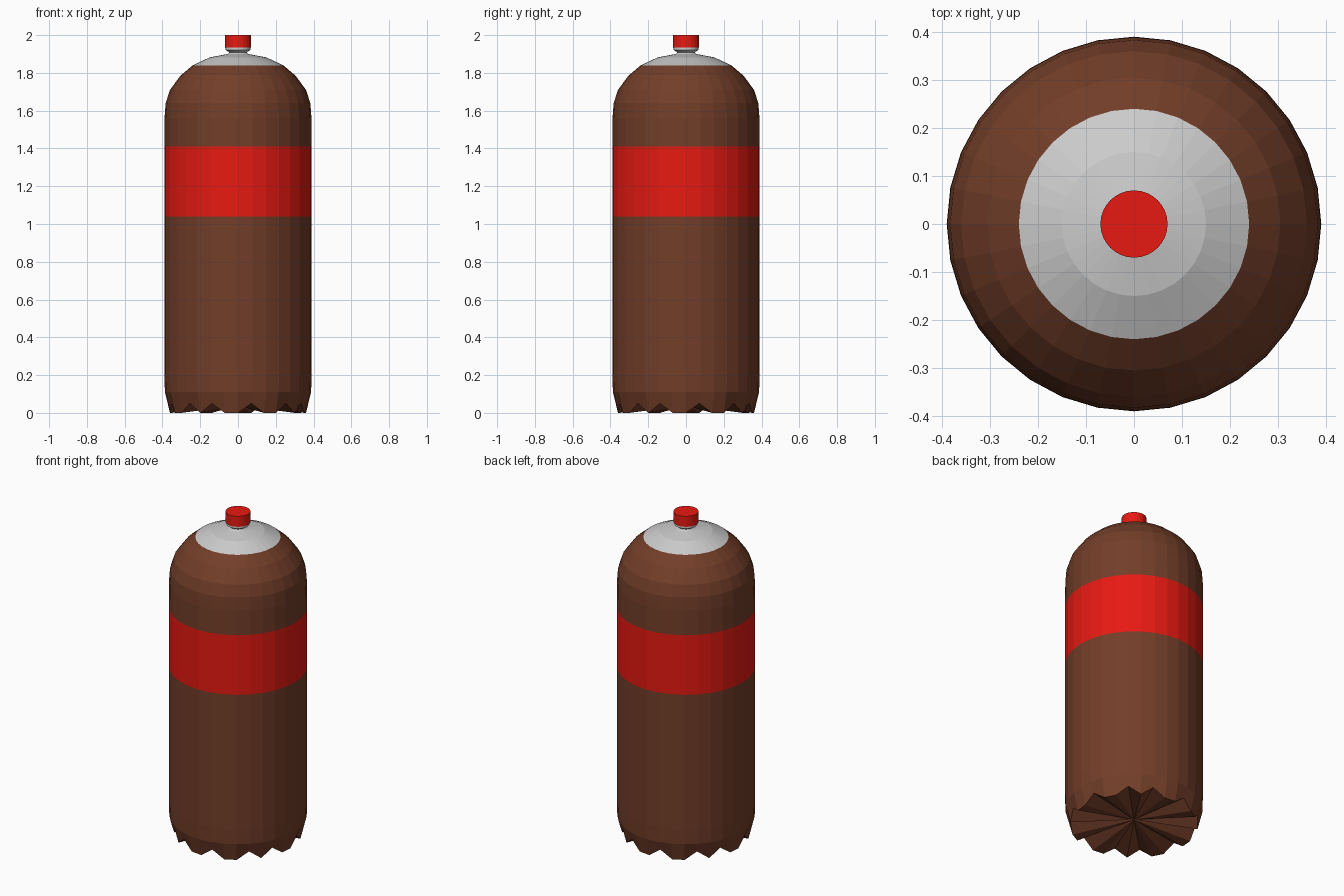
import bpy, bmesh, math

if "Cube" in bpy.data.objects:
    bpy.data.objects.remove(bpy.data.objects["Cube"])

SIDES = 32


def material(name, rgb):
    m = bpy.data.materials.new(name)
    m.diffuse_color = (*rgb, 1)
    m.use_nodes = True
    m.node_tree.nodes["Principled BSDF"].inputs["Base Color"].default_value = m.diffuse_color
    return m


BROWN = material("brown", (0.17, 0.048, 0.022))
RED = material("red", (0.8, 0.01, 0.006))


def ring(bm, r, z):
    # z may be a number or a function of the vertex index
    height = z if callable(z) else (lambda i: z)
    return [bm.verts.new((r * math.cos(math.tau * i / SIDES),
                          r * math.sin(math.tau * i / SIDES), height(i)))
            for i in range(SIDES)]


def lathe(name, profile, mat=None, close_top=False, close_bottom=False, hub_z=None):
    bm = bmesh.new()
    rings = [ring(bm, r, z) for r, z in profile]
    for a, b in zip(rings, rings[1:]):
        for i in range(SIDES):
            j = (i + 1) % SIDES
            bm.faces.new((a[i], a[j], b[j], b[i]))
    if close_top:
        bm.faces.new(rings[-1])
    if close_bottom:
        bm.faces.new(rings[0][::-1])
    if hub_z is not None:
        hub = bm.verts.new((0, 0, hub_z))
        for i in range(SIDES):
            bm.faces.new((rings[0][(i + 1) % SIDES], rings[0][i], hub))
    me = bpy.data.meshes.new(name)
    bm.to_mesh(me)
    bm.free()
    if mat:
        me.materials.append(mat)
    ob = bpy.data.objects.new(name, me)
    bpy.context.collection.objects.link(ob)
    return ob


# lower body, with notches around the foot and a raised underside
def foot_height(i):
    return 0.05 if i % 8 in (1, 4, 6) else 0.0


lathe("lower_body", [(0.36, foot_height), (0.387, 0.11), (0.39, 0.2), (0.39, 1.04)],
      BROWN, hub_z=0.04)

# label band
lathe("label_band", [(0.39, 1.04), (0.39, 1.41)], RED)

# rounded upper body
lathe("upper_body", [(0.39, 1.41), (0.389, 1.56), (0.383, 1.64), (0.36, 1.71),
                     (0.305, 1.785), (0.24, 1.84)], BROWN)

# clear shoulder and neck
lathe("shoulder_and_neck", [(0.24, 1.84), (0.15, 1.882), (0.055, 1.9), (0.045, 1.908),
                            (0.066, 1.922), (0.066, 1.935)])

# screw cap
lathe("cap", [(0.07, 1.935), (0.07, 2.0)], RED, close_top=True, close_bottom=True)
